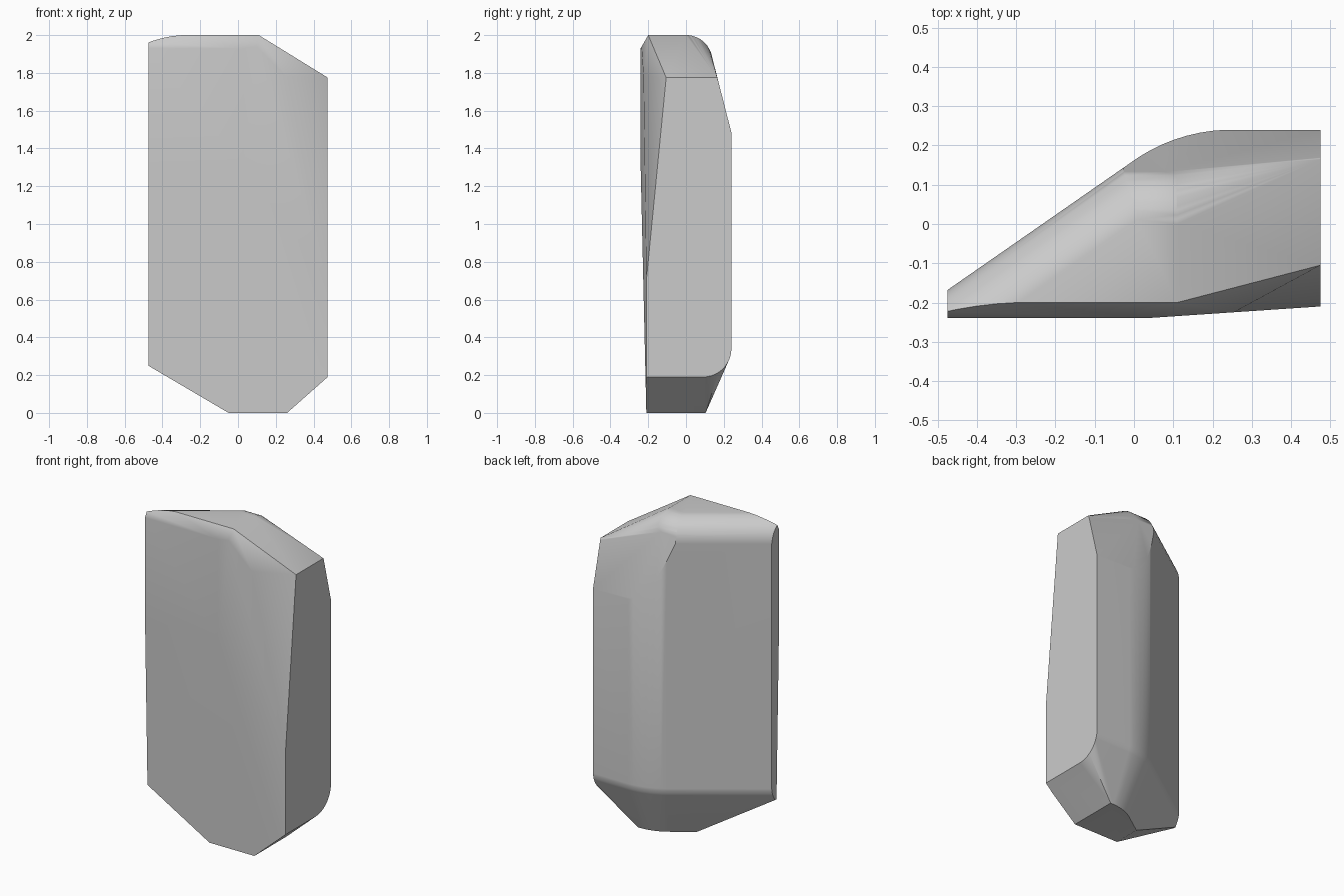
import bpy, bmesh
from math import sin, cos, radians
from mathutils import Vector

if "Cube" in bpy.data.objects:
    bpy.data.objects.remove(bpy.data.objects["Cube"], do_unlink=True)

STEPS = 8
inside = Vector((0.1, 0, 1))
bm = bmesh.new()
bmesh.ops.create_cube(bm, size=1)
for v in bm.verts:
    v.co = Vector((v.co.x * 0.95, v.co.y * 0.48, v.co.z * 2 + 1))


def cut(point, normal):
    """Shave off everything beyond a plane and close the cut."""
    point, normal = Vector(point), Vector(normal).normalized()
    if normal.dot(inside - point) > 0:
        normal = -normal
    geom = bm.verts[:] + bm.edges[:] + bm.faces[:]
    res = bmesh.ops.bisect_plane(bm, geom=geom, dist=1e-5, plane_co=point,
                                 plane_no=normal, clear_outer=True)
    edges = [e for e in res["geom_cut"]
             if isinstance(e, bmesh.types.BMEdge) and e.is_boundary]
    if edges:
        bmesh.ops.contextual_create(bm, geom=edges)


def cut3(a, b, c):
    a, b, c = Vector(a), Vector(b), Vector(c)
    cut(a, (b - a).cross(c - a))


def span(a, b):
    return [radians(a + (b - a) * i / STEPS) for i in range(STEPS + 1)]


def round_edge(axis, side, radius, angles):
    """Planes tangent to a cylinder around a horizontal axis point."""
    for t in angles:
        n = Vector((side.x * cos(t), side.y * cos(t), sin(t)))
        cut(Vector(axis) + n * radius, n)


def fan(apex, points):
    for a, b in zip(points, points[1:]):
        cut3(apex, a, b)


# Slanted back wall, rounded into the straight back wall
centre, bend = Vector((0.25, -0.2, 0)), 0.44
back = Vector((0, 1, 0))
for t in span(0, 34.8):
    side = Vector((-sin(t), cos(t), 0))
    cut(centre + side * bend, side)
    # Rounded lower rim with a tapering skirt
    rim = centre + side * (bend - 0.15) + Vector((0, 0, 0.34))
    round_edge(rim, side, 0.15, span(0, -23.8)[2::2])

# Rounded upper rim: along the slanted wall, then along the back facet
round_edge((0.016, 0, 1.86), side, 0.14, span(0, 90)[1:-1])
round_edge((0, 0, 1.86), back, 0.14, span(14.3, 90)[:-1])

# Corner chamfers seen from the front
cut((0.11, 0, 2), (0.225, 0, 0.365))
cut((0.26, 0, 0), (0.19, 0, -0.215))
cut((-0.05, 0, 0), (-0.25, 0, -0.425))

# Tapered blends where the rims run into the chamfers
fan((0.475, 0.165, 1.775),
    [(0.11, 0.14 * cos(t), 1.86 + 0.14 * sin(t)) for t in span(14.3, 90)])
fan((0.26, 0.104, 0),
    [(0.475, 0.09 + 0.15 * cos(t), 0.34 + 0.15 * sin(t)) for t in span(-90, -23.8)])

# Front face: top bevel, lower lean, and the shaved right side
cut((0, -0.2, 2), (0, -0.07, 0.04))
cut((0, -0.24, 1.3), (0, -1.3, -0.03))
cut((0.03, -0.24, 0), (0.03, -0.445, 0))
corner, ridge = (0.475, -0.105, 1.775), (0.3, -0.2, 1.78)
cut3((0.11, -0.2, 2), ridge, corner)
cut3(ridge, corner, (0.475, -0.21, 0.7))

bmesh.ops.remove_doubles(bm, verts=bm.verts[:], dist=0.0005)
bmesh.ops.recalc_face_normals(bm, faces=bm.faces[:])
mesh = bpy.data.meshes.new("stone_block")
bm.to_mesh(mesh)
bm.free()

stone = bpy.data.objects.new("stone_block", mesh)
bpy.context.collection.objects.link(stone)

grey = bpy.data.materials.new("stone_grey")
grey.use_nodes = True
colour = (0.6, 0.6, 0.6, 1)
grey.diffuse_color = colour
for node in grey.node_tree.nodes:
    if node.type == "BSDF_PRINCIPLED":
        node.inputs["Base Color"].default_value = colour
mesh.materials.append(grey)

# Smooth the rounds, keep the bevels crisp
bpy.ops.object.select_all(action="DESELECT")
stone.select_set(True)
bpy.context.view_layer.objects.active = stone
bpy.ops.object.shade_smooth_by_angle(angle=radians(32))
weighted = stone.modifiers.new("weighted_normals", "WEIGHTED_NORMAL")
weighted.keep_sharp = True
